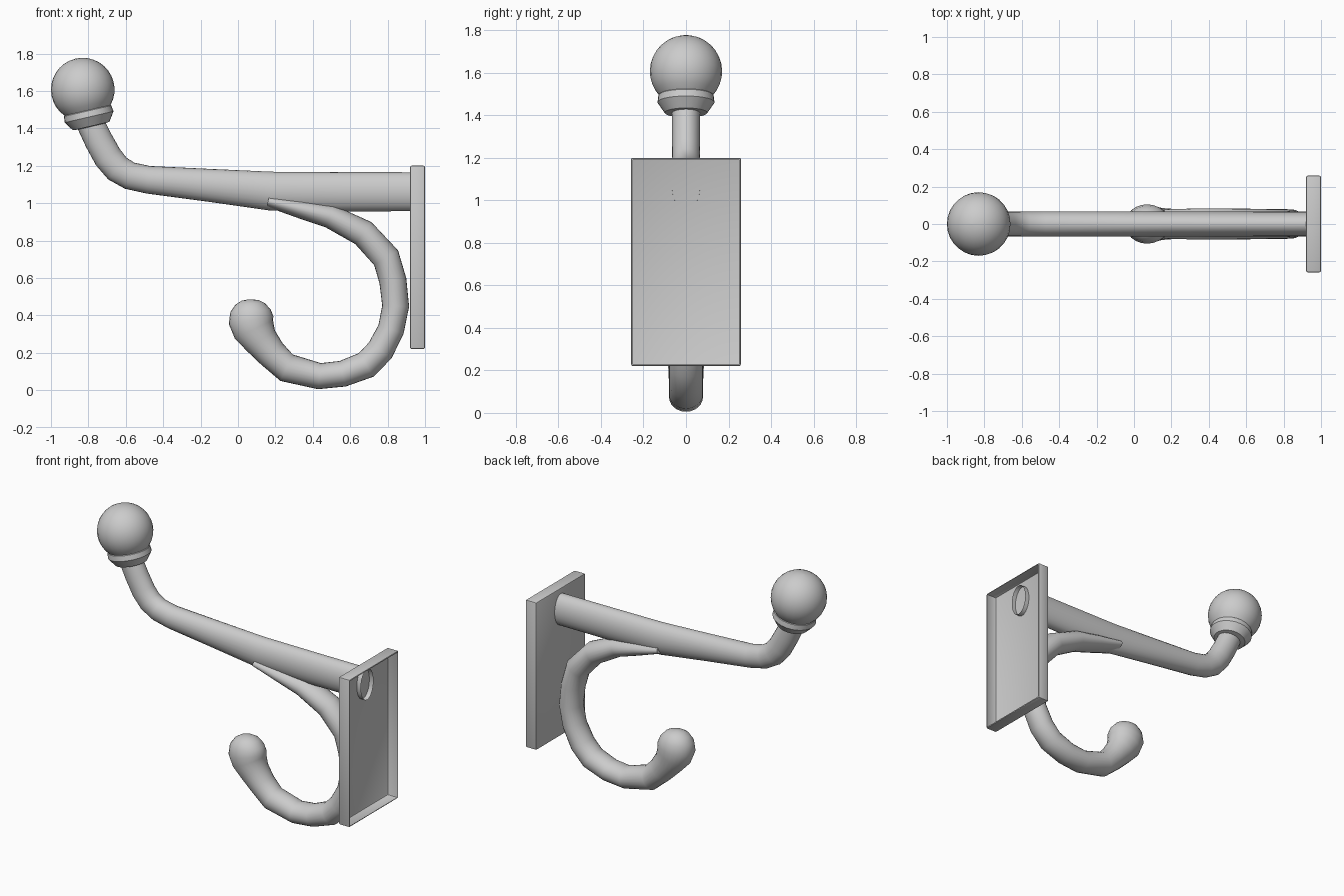
import bpy, bmesh, math
from mathutils import Vector

if "Cube" in bpy.data.objects:
    bpy.data.objects.remove(bpy.data.objects["Cube"])


def finish(name, bm, angle=40):
    me = bpy.data.meshes.new(name)
    bm.to_mesh(me)
    bm.free()
    ob = bpy.data.objects.new(name, me)
    bpy.context.collection.objects.link(ob)
    bpy.ops.object.select_all(action='DESELECT')
    ob.select_set(True)
    bpy.context.view_layer.objects.active = ob
    bpy.ops.object.shade_smooth_by_angle(angle=math.radians(angle))
    return ob


def sweep(name, path, sides=24, cap_start=True, cap_end=True, angle=40):
    """Sweep an ellipse along stations (x, z, radius in plane, radius in y)."""
    bm = bmesh.new()
    pts = [Vector((p[0], 0, p[1])) for p in path]
    rings = []
    for i, (x, z, rp, ry) in enumerate(path):
        t = (pts[min(i + 1, len(pts) - 1)] - pts[max(i - 1, 0)]).normalized()
        n = Vector((-t.z, 0, t.x))
        ring = []
        for k in range(sides):
            a = 2 * math.pi * k / sides
            ring.append(bm.verts.new(pts[i] + n * rp * math.cos(a)
                                     + Vector((0, ry * math.sin(a), 0))))
        rings.append(ring)
    for a, b in zip(rings, rings[1:]):
        for k in range(sides):
            j = (k + 1) % sides
            bm.faces.new((a[k], a[j], b[j], b[k]))
    if cap_start:
        bm.faces.new(rings[0])
    if cap_end:
        bm.faces.new(rings[-1])
    bmesh.ops.recalc_face_normals(bm, faces=bm.faces)
    return finish(name, bm, angle)


# Wall plate: bevelled box, hollow and open at the back
bm = bmesh.new()
bmesh.ops.create_cube(bm, size=1)
for v in bm.verts:
    v.co = Vector((0.96 + v.co.x * 0.08, v.co.y * 0.516, 0.71 + v.co.z * 0.98))
bmesh.ops.bevel(bm, geom=bm.edges[:], offset=0.008, segments=2,
                affect='EDGES', profile=0.5)
back = [f for f in bm.faces if f.normal.x > 0.99 and f.calc_area() > 0.1]
bmesh.ops.delete(bm, geom=back, context='FACES')
finish("wall_plate", bm, 30)

# Upper arm: tall oval at the plate, rounder towards the bend, open inside the plate
sweep("upper_arm", [
    (0.95, 1.061, 0.104, 0.066), (0.55, 1.061, 0.105, 0.067),
    (0.18, 1.064, 0.104, 0.068), (-0.15, 1.095, 0.088, 0.068),
    (-0.48, 1.125, 0.074, 0.068), (-0.58, 1.147, 0.074, 0.067),
    (-0.645, 1.185, 0.076, 0.066), (-0.695, 1.245, 0.077, 0.066),
    (-0.745, 1.335, 0.076, 0.066), (-0.80, 1.45, 0.074, 0.066),
], cap_start=False)

# Knob: collar and ball turned about a slightly tilted axis
tilt = math.radians(13)
profile = [(-0.003, 0.06), (0, 0.10), (0.05, 0.134), (0.083, 0.130), (0.09, 0.122)]
for i in range(13):
    a = math.radians(-42 + 131 * i / 12)
    profile.append((0.2 + 0.17 * math.sin(a), 0.17 * math.cos(a)))
sweep("ball_knob", [(-0.785 - math.sin(tilt) * t, 1.412 + math.cos(tilt) * t, r, r)
                    for t, r in profile], sides=28, angle=35)

# Lower hook with rounded tip
sweep("lower_hook", [
    (0.16, 1.01, 0.030, 0.078), (0.33, 0.970, 0.050, 0.083),
    (0.49, 0.930, 0.063, 0.083), (0.67, 0.840, 0.073, 0.081),
    (0.792, 0.708, 0.075, 0.079), (0.828, 0.585, 0.073, 0.078),
    (0.843, 0.450, 0.072, 0.078), (0.818, 0.325, 0.071, 0.079),
    (0.760, 0.212, 0.074, 0.080), (0.685, 0.135, 0.074, 0.080),
    (0.560, 0.088, 0.070, 0.080), (0.435, 0.075, 0.070, 0.080),
    (0.260, 0.120, 0.078, 0.080), (0.180, 0.195, 0.081, 0.082),
    (0.122, 0.265, 0.093, 0.090), (0.085, 0.325, 0.113, 0.101),
    (0.070, 0.375, 0.121, 0.105), (0.067, 0.425, 0.108, 0.095),
    (0.065, 0.462, 0.078, 0.070), (0.064, 0.480, 0.045, 0.040),
    (0.064, 0.486, 0.008, 0.008),
])
